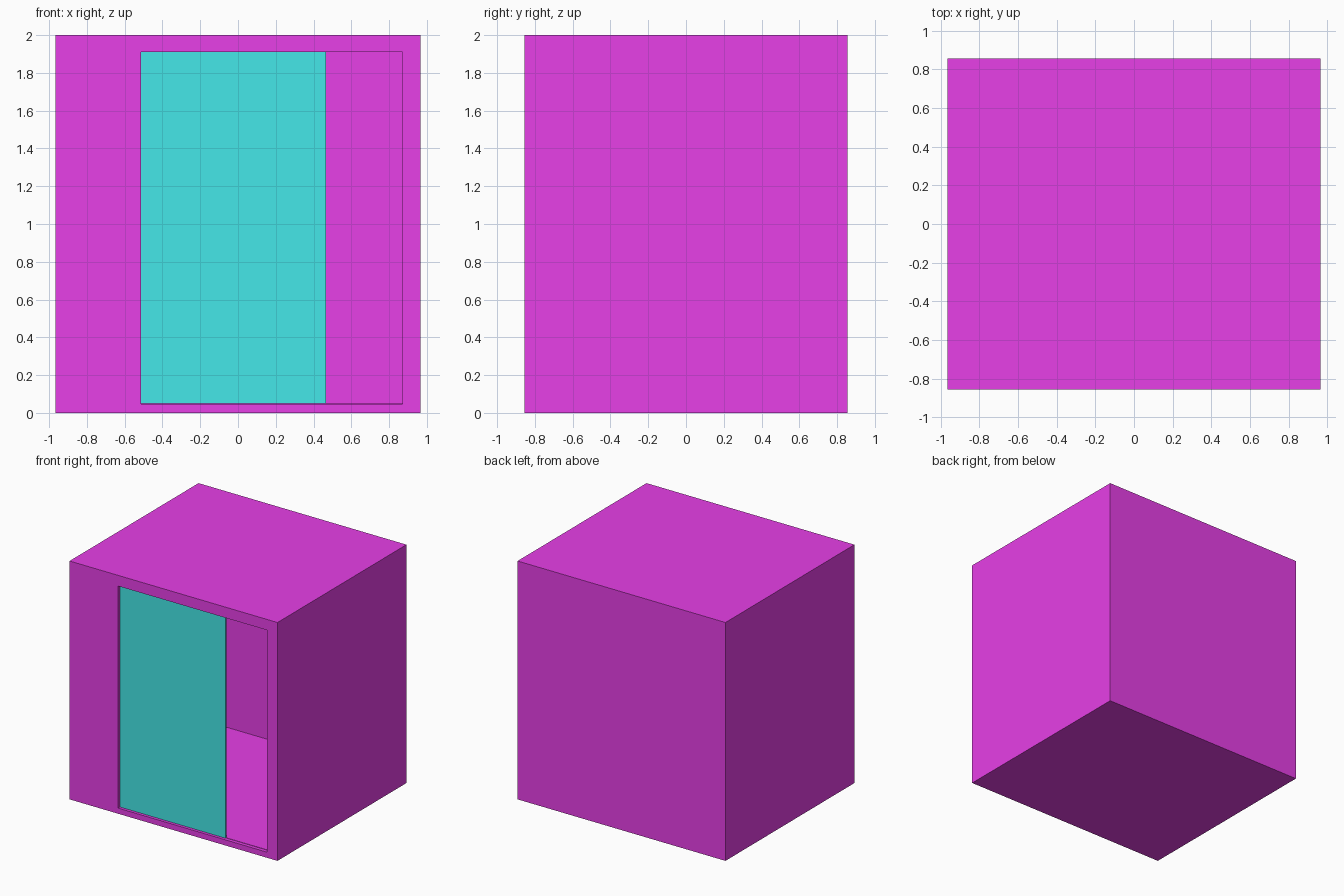
import bpy

if "Cube" in bpy.data.objects:
    bpy.data.objects.remove(bpy.data.objects["Cube"])


def material(name, color):
    m = bpy.data.materials.new(name)
    m.diffuse_color = (*color, 1)
    m.use_nodes = True
    m.node_tree.nodes["Principled BSDF"].inputs["Base Color"].default_value = m.diffuse_color
    return m


def box(name, lo, hi, mat=None):
    size = [b - a for a, b in zip(lo, hi)]
    mid = [(a + b) / 2 for a, b in zip(lo, hi)]
    bpy.ops.mesh.primitive_cube_add(size=1, location=mid)
    ob = bpy.context.object
    ob.name = name
    ob.scale = size
    bpy.ops.object.transform_apply(location=False, rotation=False, scale=True)
    if mat:
        ob.data.materials.append(mat)
    return ob


def cut(target, cutter):
    mod = target.modifiers.new(cutter.name, 'BOOLEAN')
    mod.operation = 'DIFFERENCE'
    mod.solver = 'EXACT'
    mod.object = cutter
    bpy.context.view_layer.objects.active = target
    bpy.ops.object.modifier_apply(modifier=mod.name)
    bpy.data.objects.remove(cutter)


magenta = material("magenta", (0.8, 0.05, 0.8))
cyan = material("cyan", (0.06, 0.8, 0.81))

# Cabinet shell: thin walls, thinner front face
W, D, H, T, F = 0.965, 0.855, 2.0, 0.05, 0.02
shell = box("cabinet_shell", (-W, -D, 0), (W, D, H), magenta)
cut(shell, box("cavity", (-W + T, -D + F, T), (W - T, D - T, H - T)))

# Doorway in the front, with a shallow threshold step
cut(shell, box("doorway", (-0.513, -D - 0.1, 0.047), (0.87, -D + 0.03, 1.91)))

# Sliding door, partly pushed behind the front wall
box("sliding_door", (-W + T + 0.005, -D + F + 0.001, 0.049), (0.466, -D + F + 0.016, 1.93), cyan)
